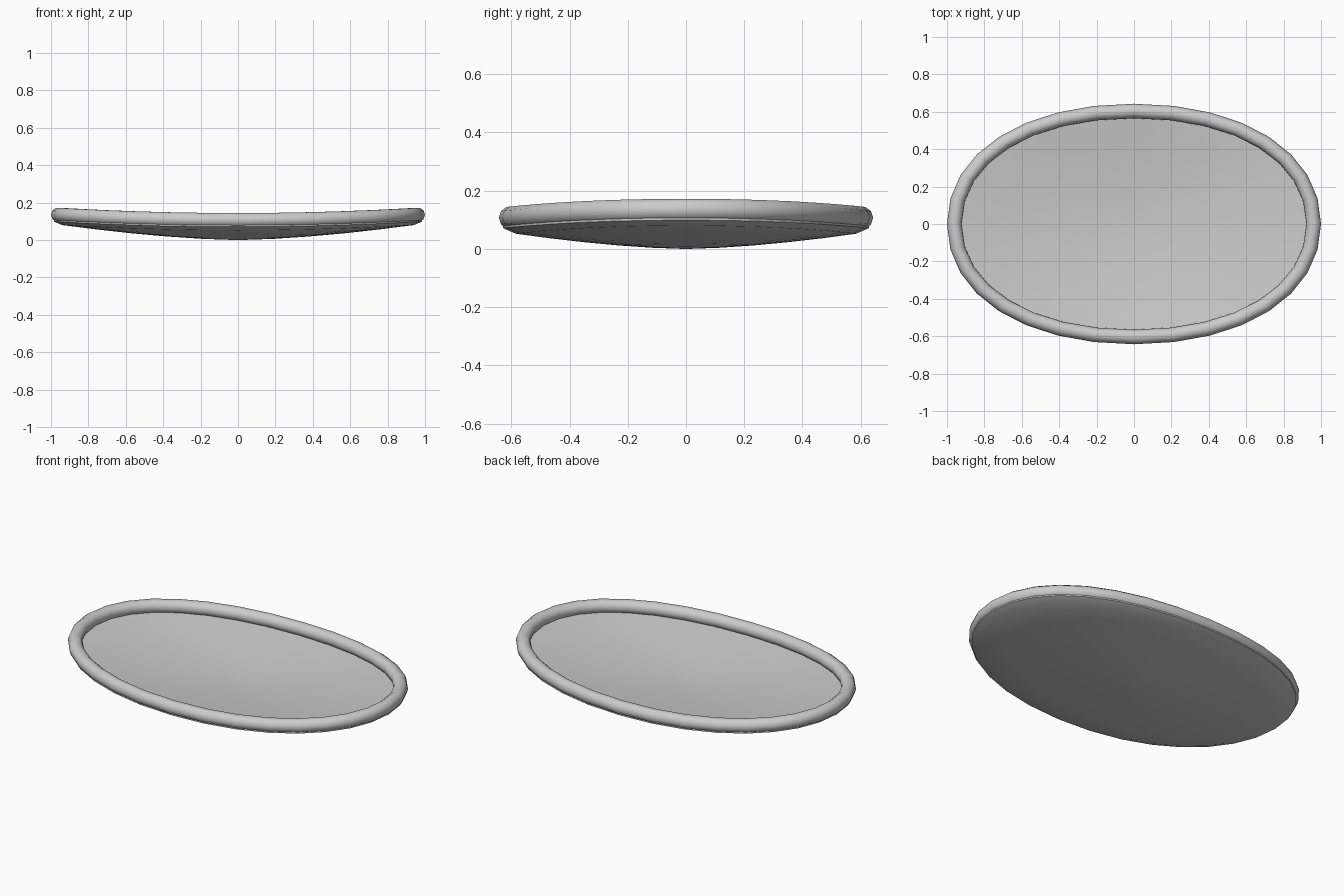
import bpy, math

if "Cube" in bpy.data.objects:
    bpy.data.objects.remove(bpy.data.objects["Cube"])

SEG = 8            # points per quarter of the oval
A, B = 0.961, 0.604  # half sizes of the rim centreline
Z_END, Z_SIDE = 0.135, 0.107  # rim centre height at long ends / sides
R = 0.039


def oval():
    """Unit oval (slightly fuller than an ellipse) from four cubic arcs."""
    k, quarter = 0.595, []
    for i in range(SEG):
        t = i / SEG
        s = 1 - t
        quarter.append((s**3 + 3*s*s*t + 3*s*t*t*k, 3*s*s*t*k + 3*s*t*t + t**3))
    pts = []
    for q in range(4):
        c, s = round(math.cos(q * math.pi / 2)), round(math.sin(q * math.pi / 2))
        pts += [(x*c - y*s, x*s + y*c) for x, y in quarter]
    return pts


OVAL = oval()


def rim_z(u):
    return Z_SIDE + (Z_END - Z_SIDE) * u * u


def loft(name, rings, closed=False, angle=50):
    """Skin a list of rings; cap the first and last with fans unless closed."""
    n = len(OVAL)
    verts = [p for ring in rings for p in ring]
    m = len(rings)
    faces = []
    for j in range(m if closed else m - 1):
        a, b = j * n, ((j + 1) % m) * n
        faces += [(a+i, a+(i+1) % n, b+(i+1) % n, b+i) for i in range(n)]
    if not closed:
        faces.append(tuple(reversed(range(n))))
        faces.append(tuple((m-1)*n + i for i in range(n)))
    mesh = bpy.data.meshes.new(name)
    mesh.from_pydata(verts, [], faces)
    ob = bpy.data.objects.new(name, mesh)
    bpy.context.collection.objects.link(ob)
    bpy.ops.object.select_all(action='DESELECT')
    ob.select_set(True)
    bpy.context.view_layer.objects.active = ob
    bpy.ops.object.shade_smooth_by_angle(angle=math.radians(angle))
    return ob


# Rounded rim: circular section swept round the oval
rim = []
for j in range(10):
    a = 2 * math.pi * j / 10
    o, h = R * math.cos(a), R * math.sin(a)
    rim.append([(u*(A+o), v*(B+o), rim_z(u) + h) for u, v in OVAL])
loft("tray_rim", rim, closed=True, angle=60)


# Shallow dished base: underside from centre out, round the edge, floor back in
def dish(scale, drop, lift):
    f = scale ** 1.6
    return [(u*(A-.02)*scale, v*(B-.02)*scale, lift + f*(rim_z(u)-drop-lift))
            for u, v in OVAL]


steps = [0.02, 0.2, 0.4, 0.6, 0.8, 1.0]
base = [dish(s, 0.055, 0.0) for s in steps]
base.append([(u*(A+.024), v*(B+.024), rim_z(u)-.036) for u, v in OVAL])
base.append([(u*(A+.024), v*(B+.024), rim_z(u)-.022) for u, v in OVAL])
base += [dish(s, 0.027, 0.025) for s in reversed(steps)]
loft("tray_base", base)
